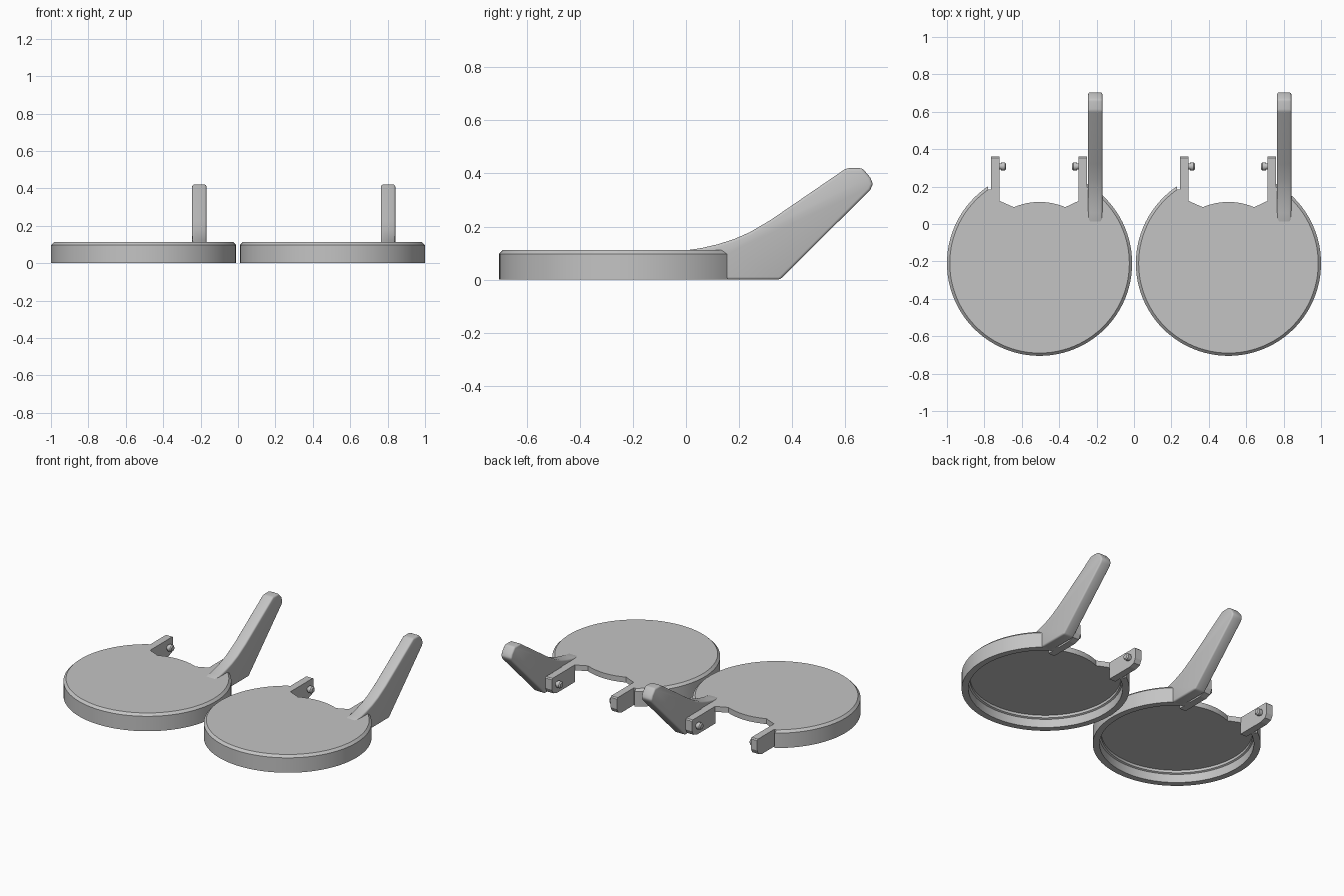
import bpy, bmesh, math

if "Cube" in bpy.data.objects:
    bpy.data.objects.remove(bpy.data.objects["Cube"])

R = 0.495          # lid radius
CY = -0.21         # lid centre in y
OFFSET = 0.505     # lid centres at +/- this x

grey = bpy.data.materials.new("light_grey")
grey.diffuse_color = (0.55, 0.55, 0.55, 1)
grey.use_nodes = True
grey.node_tree.nodes["Principled BSDF"].inputs["Base Color"].default_value = grey.diffuse_color


def make_object(name, bm):
    bmesh.ops.recalc_face_normals(bm, faces=bm.faces)
    mesh = bpy.data.meshes.new(name)
    bm.to_mesh(mesh)
    bm.free()
    mesh.materials.append(grey)
    ob = bpy.data.objects.new(name, mesh)
    bpy.context.collection.objects.link(ob)
    return ob


def apply_modifiers(ob):
    bpy.context.view_layer.objects.active = ob
    for mod in list(ob.modifiers):
        bpy.ops.object.modifier_apply(modifier=mod.name)


def smooth(ob, angle=30):
    bpy.ops.object.select_all(action='DESELECT')
    ob.select_set(True)
    bpy.context.view_layer.objects.active = ob
    bpy.ops.object.shade_smooth_by_angle(angle=math.radians(angle))


def prism(name, points, direction):
    """Extrude a closed outline of 3D points along a direction."""
    bm = bmesh.new()
    face = bm.faces.new([bm.verts.new(p) for p in points])
    new = bmesh.ops.extrude_face_region(bm, geom=[face])["geom"]
    verts = [v for v in new if isinstance(v, bmesh.types.BMVert)]
    bmesh.ops.translate(bm, vec=direction, verts=verts)
    return make_object(name, bm)


def lathe(name, profile, steps):
    """Revolve an (r, z) profile, whose ends lie on the axis, around z."""
    bm = bmesh.new()
    verts = [bm.verts.new((r, 0, z)) for r, z in profile]
    edges = [bm.edges.new(pair) for pair in zip(verts, verts[1:])]
    bmesh.ops.spin(bm, geom=verts + edges, cent=(0, 0, 0), axis=(0, 0, 1),
                   angle=math.tau, steps=steps, use_merge=True)
    bmesh.ops.remove_doubles(bm, verts=bm.verts, dist=1e-5)
    return make_object(name, bm)


def bevel(ob, width, segments):
    mod = ob.modifiers.new("bevel", 'BEVEL')
    mod.width = width
    mod.segments = segments
    mod.limit_method = 'ANGLE'
    mod.angle_limit = math.radians(30)
    apply_modifiers(ob)


# Hollow lid shell: chamfered top, rim wall with a small inner ledge
lid = lathe("lid", [(0, 0.112), (R - 0.015, 0.112), (R, 0.097), (R, 0),
                    (R - 0.04, 0), (R - 0.04, 0.055), (R - 0.05, 0.06),
                    (R - 0.05, 0.077), (0, 0.077)], 96)

# Notch at the back, with a bulged edge in the middle
arc = [(x, 0.328 - 0.028 * (x / 0.1375) ** 2)
       for x in [-0.1375 + 0.275 * i / 12 for i in range(13)]]
outline = ([(-0.275, 0.7), (-0.275, 0.395), (-0.217, 0.395), (-0.217, 0.335)]
           + arc + [(0.212, 0.335), (0.212, 0.7)])
cutter = prism("notch_cutter", [(x, y, -0.1) for x, y in outline], (0, 0, 0.4))
cutter.hide_render = True
mod = lid.modifiers.new("notch", 'BOOLEAN')
mod.operation = 'DIFFERENCE'
mod.solver = 'EXACT'
mod.object = cutter
apply_modifiers(lid)
bpy.data.objects.remove(cutter)
lid.location.y = CY
smooth(lid)
parts = [lid]

# Hinge brackets with a stepped pin on each inner face
side = [(0.12, 0.0), (0.31, 0.0), (0.345, 0.012), (0.36, 0.04),
        (0.36, 0.105), (0.353, 0.112), (0.12, 0.112)]
for name, x0, s in (("left", -0.26, 1), ("right", 0.255, -1)):
    bracket = prism(name + "_bracket", [(x0, y, z) for y, z in side], (0.046 * s, 0, 0))
    pin = lathe(name + "_pin", [(0, -0.01), (0.016, -0.01), (0.016, 0.008),
                                (0.022, 0.008), (0.022, 0.028), (0.015, 0.035),
                                (0, 0.035)], 24)
    pin.location = (x0 + 0.046 * s, 0.308, 0.06)
    pin.rotation_euler.y = s * math.pi / 2
    smooth(pin)
    parts += [bracket, pin]

# Raised lever arm sweeping up out of the lid
arm_side = [(0.0, 0.11), (0.06, 0.119), (0.12, 0.133), (0.18, 0.152),
            (0.24, 0.178), (0.32, 0.225), (0.605, 0.42), (0.665, 0.42),
            (0.695, 0.385), (0.705, 0.36), (0.695, 0.338), (0.355, 0.0),
            (0.15, 0.0), (0.15, 0.09), (0.0, 0.09)]
arm = prism("lever_arm", [(0.26, y, z) for y, z in arm_side], (0.076, 0, 0))
bevel(arm, 0.01, 3)
smooth(arm, 35)
parts.append(arm)

# Second lid assembly beside the first
for ob in parts:
    twin = ob.copy()
    bpy.context.collection.objects.link(twin)
    twin.name = "second_" + ob.name
    ob.location.x -= OFFSET
    twin.location.x += OFFSET
